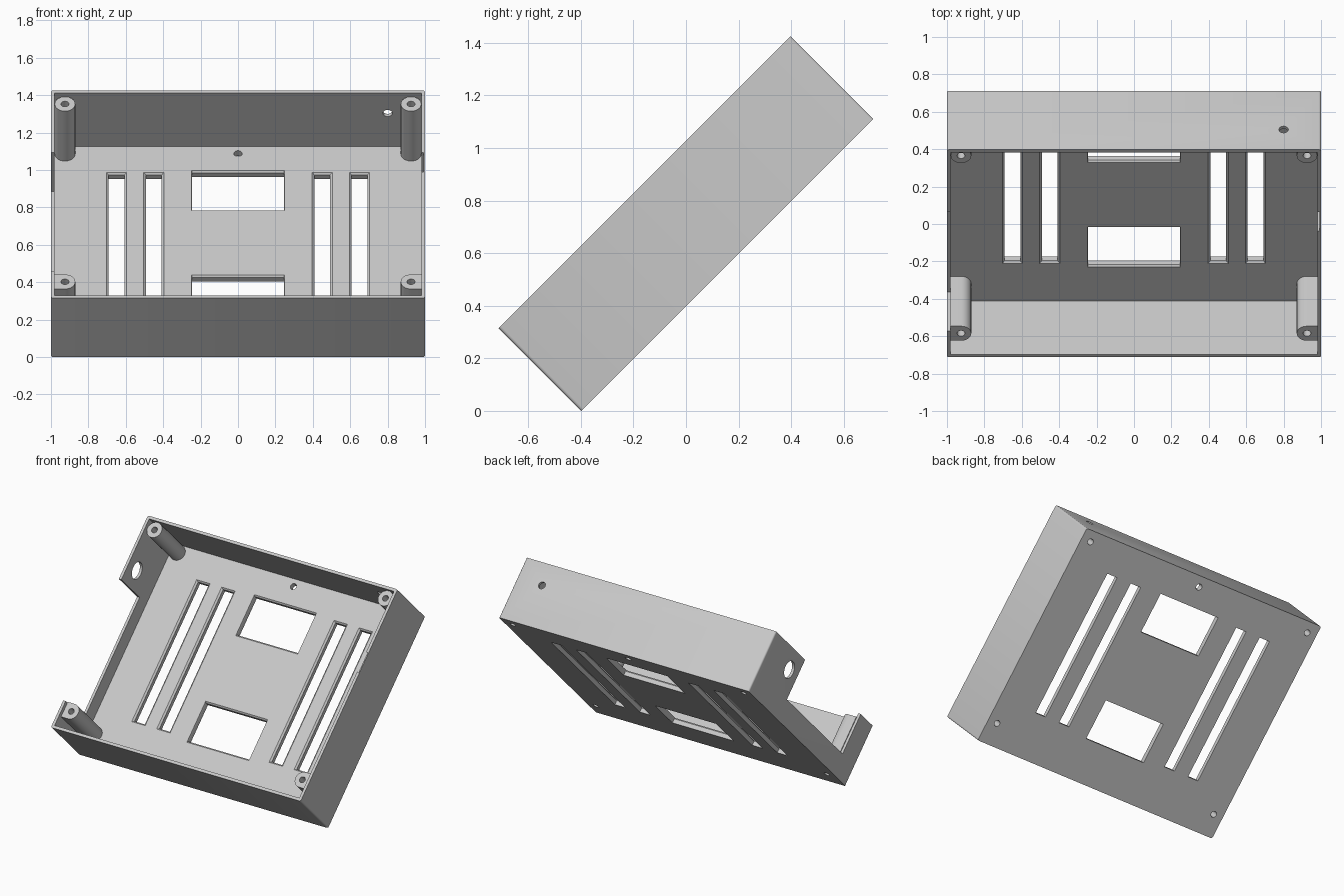
import bpy, bmesh, math
from mathutils import Matrix, Vector

cube = bpy.data.objects.get("Cube")
if cube:
    bpy.data.objects.remove(cube, do_unlink=True)

# Case sizes: half width, half length, depth, floor and wall thickness
W, L, D, FLOOR, WALL = 1.0, 0.785, 0.445, 0.04, 0.02

grey = bpy.data.materials.new("plain grey")
grey.use_nodes = True
grey.diffuse_color = (0.58, 0.58, 0.58, 1)
grey.node_tree.nodes["Principled BSDF"].inputs["Base Color"].default_value = (0.58, 0.58, 0.58, 1)


def finish(name, bm):
    bmesh.ops.recalc_face_normals(bm, faces=bm.faces)
    mesh = bpy.data.meshes.new(name)
    bm.to_mesh(mesh)
    bm.free()
    mesh.materials.append(grey)
    ob = bpy.data.objects.new(name, mesh)
    bpy.context.collection.objects.link(ob)
    return ob


def loft(name, loops):
    """Closed solid through matching loops of points."""
    bm = bmesh.new()
    rings = [[bm.verts.new(p) for p in loop] for loop in loops]
    n = len(rings[0])
    for a, b in zip(rings, rings[1:]):
        for i in range(n):
            j = (i + 1) % n
            bm.faces.new((a[i], a[j], b[j], b[i]))
    bm.faces.new(rings[0])
    bm.faces.new(rings[-1])
    return finish(name, bm)


def rect(x0, x1, y0, y1, z):
    return [(x0, y0, z), (x1, y0, z), (x1, y1, z), (x0, y1, z)]


def box(name, x0, x1, y0, y1, z0, z1):
    return loft(name, [rect(x0, x1, y0, y1, z0), rect(x0, x1, y0, y1, z1)])


def rod(name, centre, radius, length, axis="Z"):
    turn = {"X": Matrix.Rotation(math.pi / 2, 4, "Y"),
            "Y": Matrix.Rotation(math.pi / 2, 4, "X"), "Z": Matrix()}[axis]
    bm = bmesh.new()
    bmesh.ops.create_cone(bm, cap_ends=True, segments=32, radius1=radius, radius2=radius,
                          depth=length, matrix=Matrix.Translation(Vector(centre)) @ turn)
    return finish(name, bm)


def opening(x0, x1, y0, y1, cx, c=0.01):
    """Cutter through the floor, chamfered on the inside."""
    small = (x0 + cx, x1 - cx, y0 + c, y1 - c)
    big = (x0, x1, y0, y1)
    return loft("opening_cutter", [rect(*small, -0.05), rect(*small, FLOOR - c),
                                   rect(*big, FLOOR), rect(*big, FLOOR + 0.03)])


def cut(ob, cutters):
    bpy.context.view_layer.objects.active = ob
    for cutter in cutters:
        mod = ob.modifiers.new("cut", "BOOLEAN")
        mod.operation, mod.solver, mod.object = "DIFFERENCE", "EXACT", cutter
        bpy.ops.object.modifier_apply(modifier=mod.name)
        bpy.data.objects.remove(cutter, do_unlink=True)


# Outer block with softly rounded corner edges
case = box("case_tray", -W, W, -L, L, 0, D)
bm = bmesh.new()
bm.from_mesh(case.data)
corners = [e for e in bm.edges if abs(e.verts[0].co.z - e.verts[1].co.z) > 0.1]
bmesh.ops.bevel(bm, geom=corners, offset=0.012, segments=3, affect="EDGES", profile=0.5)
bm.to_mesh(case.data)
bm.free()

# Cavity, side notch and shallow pocket in the opposite wall
cutters = [
    box("cavity_cutter", -W + WALL, W - WALL, -L + WALL, L - WALL, FLOOR, D + 0.1),
    box("notch_cutter", -W - 0.1, -W + WALL + 0.005, -0.585, 0.315, 0.15, D + 0.1),
    box("pocket_cutter", W - WALL - 0.01, W - 0.008, 0.17, 0.315, 0.27, D + 0.1),
]
# Vent slots and windows in the floor
for side in (-1, 1):
    for x in (0.45, 0.65):
        cutters.append(opening(side * x - 0.054, side * x + 0.054, -0.48, 0.571, 0.012))
for y in (-0.356, 0.433):
    cutters.append(opening(-0.248, 0.248, y - 0.152, y + 0.152, 0.003))

# Round holes in the floor, the upper wall and the side tab
cutters += [
    rod("floor_hole_cutter", (0, 0.713, 0), 0.022, 0.2),
    rod("wall_hole_cutter", (0.8, L, 0.293), 0.025, 0.2, "Y"),
    rod("tab_hole_cutter", (-W, 0.44, 0.315), 0.06, 0.2, "X"),
]

# Screw posts: round at the upper corners, joined to the side wall at the lower ones
PX, PR, TOP = 0.925, 0.055, 0.417
posts = []
for side, label in ((-1, "right"), (1, "left")):
    for y, row in ((0.711, "upper"), (-0.633, "lower")):
        cutters.append(rod("screw_hole_cutter", (side * PX, y, 0), 0.021, 0.3))
        if row == "upper":
            arc = [i * math.pi / 16 for i in range(32)]
            outline = [(PX + PR * math.cos(a), y + PR * math.sin(a)) for a in arc]
        else:
            arc = [math.pi / 2 + i * math.pi / 16 for i in range(17)]
            outline = [(PX + PR * math.cos(a), y + PR * math.sin(a)) for a in arc]
            outline += [(W - WALL + 0.002, y - PR), (W - WALL + 0.002, y + PR)]
        post = loft(f"{row}_{label}_post", [[(side * px, py, z) for px, py in outline]
                                            for z in (FLOOR - 0.002, TOP)])
        cut(post, [rod("bore_cutter", (side * PX, y, D / 2), 0.021, 1)])
        posts.append(post)
cut(case, cutters)

# Tip the whole tray up by 45 degrees and stand it on the ground
tilt = (Matrix.Translation((0, 0, (L + D / 2) / math.sqrt(2)))
        @ Matrix.Rotation(math.pi / 4, 4, "X") @ Matrix.Translation((0, 0, -D / 2)))
for ob in [case] + posts:
    ob.data.transform(tilt)
    bpy.ops.object.select_all(action="DESELECT")
    ob.select_set(True)
    bpy.context.view_layer.objects.active = ob
    bpy.ops.object.shade_smooth_by_angle(angle=math.radians(35))
